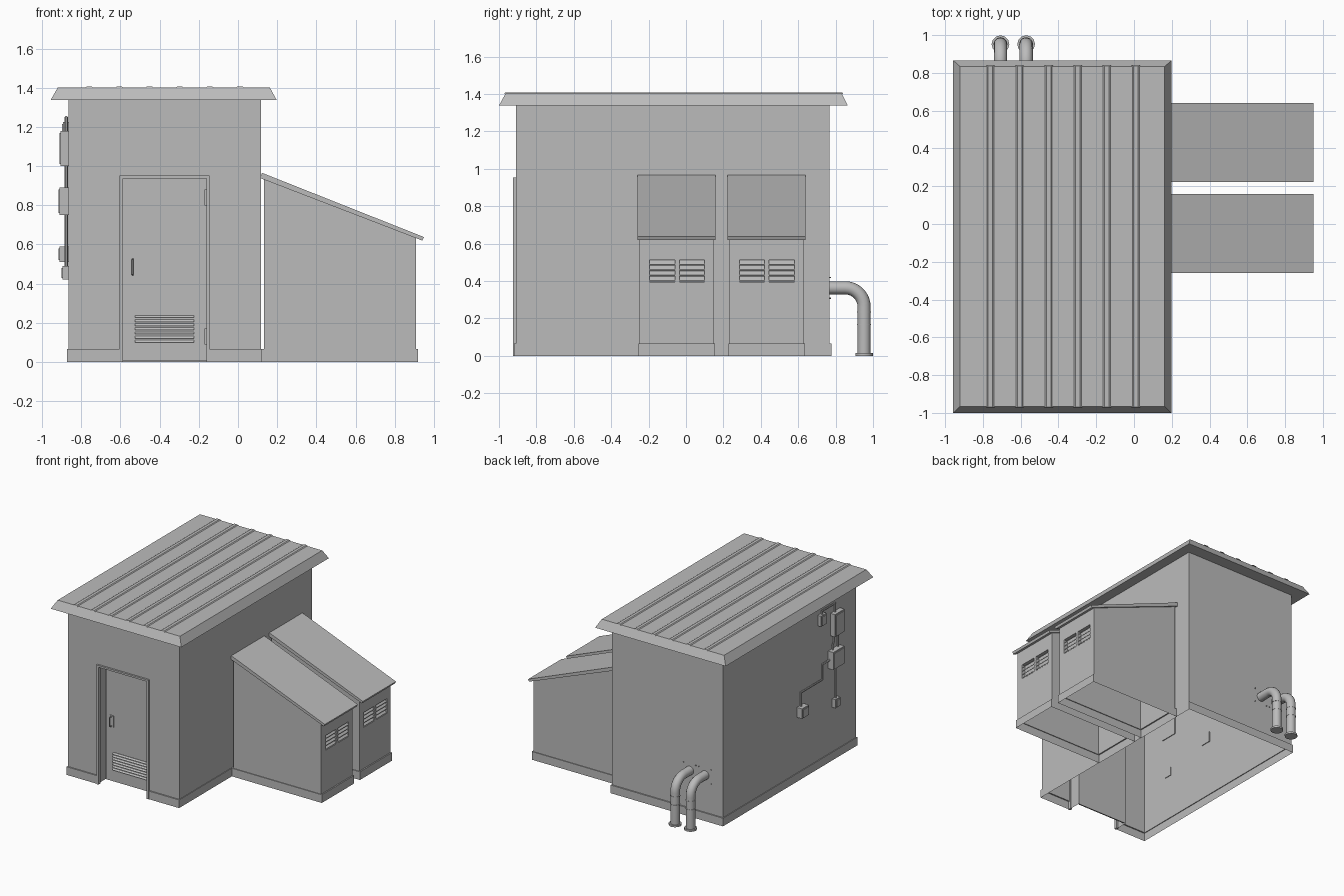
import bpy, bmesh, math
from mathutils import Vector

cube = bpy.data.objects.get("Cube")
if cube:
    bpy.data.objects.remove(cube, do_unlink=True)

grey = bpy.data.materials.new("plain_grey")
grey.use_nodes = True
grey.diffuse_color = (0.5, 0.5, 0.5, 1)
grey.node_tree.nodes["Principled BSDF"].inputs["Base Color"].default_value = (0.5, 0.5, 0.5, 1)


def finish(name, bm):
    bmesh.ops.recalc_face_normals(bm, faces=bm.faces)
    mesh = bpy.data.meshes.new(name)
    bm.to_mesh(mesh)
    bm.free()
    mesh.materials.append(grey)
    obj = bpy.data.objects.new(name, mesh)
    bpy.context.collection.objects.link(obj)
    return obj


def loft(name, rings):
    """Closed solid through rectangles (x0, x1, y0, y1, z at x0, z at x1)."""
    bm = bmesh.new()
    loops = []
    for x0, x1, y0, y1, za, zb in rings:
        corners = (x0, y0, za), (x1, y0, zb), (x1, y1, zb), (x0, y1, za)
        loops.append([bm.verts.new(c) for c in corners])
    for a, b in zip(loops, loops[1:]):
        for i in range(4):
            j = (i + 1) % 4
            bm.faces.new((a[i], a[j], b[j], b[i]))
    bm.faces.new(loops[0])
    bm.faces.new(loops[-1])
    return finish(name, bm)


def box(name, x, y, z):
    return loft(name, [(*x, *y, z[0], z[0]), (*x, *y, z[1], z[1])])


def cut(obj, cutters):
    """Carve recesses into a solid, then open its underside."""
    bpy.context.view_layer.objects.active = obj
    for c in cutters:
        mod = obj.modifiers.new("recess", 'BOOLEAN')
        mod.operation, mod.solver, mod.object = 'DIFFERENCE', 'EXACT', c
        bpy.ops.object.modifier_apply(modifier=mod.name)
        bpy.data.objects.remove(c, do_unlink=True)
    bm = bmesh.new()
    bm.from_mesh(obj.data)
    low = [f for f in bm.faces if all(abs(v.co.z) < 0.001 for v in f.verts)]
    bmesh.ops.delete(bm, geom=low, context='FACES')
    bm.to_mesh(obj.data)
    bm.free()


def tube(name, points, radius, detail=1):
    curve = bpy.data.curves.new(name, 'CURVE')
    curve.dimensions = '3D'
    curve.bevel_depth, curve.bevel_resolution = radius, detail
    curve.use_fill_caps = True
    spline = curve.splines.new('POLY')
    spline.points.add(len(points) - 1)
    for p, co in zip(spline.points, points):
        p.co = (*co, 1)
    curve.materials.append(grey)
    obj = bpy.data.objects.new(name, curve)
    bpy.context.collection.objects.link(obj)
    bpy.ops.object.select_all(action='DESELECT')
    obj.select_set(True)
    bpy.context.view_layer.objects.active = obj
    bpy.ops.object.convert(target='MESH')
    bpy.ops.object.shade_smooth_by_angle(angle=math.radians(40))
    return obj


# Main building shell with plinth and door niche
plinth = (-0.872, 0.123, -0.92, 0.778)
wall = (-0.866, 0.118, -0.91, 0.768)
PZ, WZ = 0.065, 1.345
body = loft("main_walls", [(*plinth, 0, 0), (*plinth, PZ, PZ), (*wall, PZ, PZ), (*wall, WZ, WZ)])
cut(body, [box("niche_cutter", (-0.6, -0.15), (-1.1, -0.81), (-0.1, 0.945))])

# Hipped-edge roof with low standing seams
loft("main_roof", [(-0.957, 0.198, -1, 0.866, 1.337, 1.337), (-0.92, 0.162, -0.965, 0.833, 1.402, 1.402)])
for i in range(6):
    x = -0.76 + 0.154 * i
    loft("roof_seam", [(x - 0.022, x + 0.022, -0.972, 0.84, 1.4, 1.4),
                       (x - 0.012, x + 0.012, -0.968, 0.836, 1.407, 1.407)])

# Door frame, leaf, hinges, handle and grille
FY = (-0.925, -0.9)
box("door_frame_side", (-0.605, -0.588), FY, (0, 0.953))
box("door_frame_side", (-0.162, -0.145), FY, (0, 0.953))
box("door_frame_top", (-0.588, -0.162), FY, (0.938, 0.953))
box("door_leaf", (-0.59, -0.16), (-0.825, -0.811), (0.005, 0.938))
for z in (0.09, 0.8):
    box("door_hinge", (-0.172, -0.16), (-0.838, -0.82), (z, z + 0.08))
box("handle_plate", (-0.555, -0.52), (-0.83, -0.82), (0.438, 0.53))
tube("door_handle", [(-0.538, -0.825, 0.445), (-0.538, -0.855, 0.45),
                     (-0.538, -0.855, 0.52), (-0.538, -0.825, 0.525)], 0.005)
for i in range(7):
    z = 0.1 + 0.021 * i
    loft("grille_slat", [(-0.525, -0.225, -0.838, -0.82, z, z),
                         (-0.525, -0.225, -0.828, -0.82, z + 0.012, z + 0.012)])

# Two lean-to annexes with louvred end walls
for y in (-0.05, 0.431):
    lo, hi = y - 0.198, y + 0.198
    pl = (0.12, 0.92, lo - 0.006, hi + 0.006)
    wl = (0.133, 0.91, lo, hi)
    annex = loft("annex_walls", [(*pl, 0, 0), (*pl, PZ, PZ), (*wl, PZ, PZ), (*wl, 0.938, 0.638)])
    vents = [(y - 0.145, y - 0.01), (y + 0.014, y + 0.15)]
    cut(annex, [box("vent_cutter", (0.88, 1), v, (0.395, 0.513)) for v in vents])
    loft("annex_roof", [(0.115, 0.941, y - 0.209, y + 0.209, 0.938, 0.62),
                        (0.122, 0.949, y - 0.209, y + 0.209, 0.966, 0.638)])
    for v in vents:
        for k in range(4):
            z = 0.398 + 0.029 * k
            bm = bmesh.new()
            prof = (0.908, z), (0.908, z + 0.004), (0.886, z + 0.026), (0.886, z + 0.022)
            face = bm.faces.new([bm.verts.new((px, v[0], pz)) for px, pz in prof])
            new = bmesh.ops.extrude_face_region(bm, geom=[face])["geom"]
            moved = [g for g in new if isinstance(g, bmesh.types.BMVert)]
            bmesh.ops.translate(bm, verts=moved, vec=Vector((0, v[1] - v[0], 0)))
            finish("vent_slat", bm)

# Bent pipes on the back wall
for x in (-0.707, -0.571):
    arc = [math.radians(a) for a in range(90, -1, -10)]
    bend = [(x, 0.852 + 0.1 * math.cos(a), 0.263 + 0.1 * math.sin(a)) for a in arc]
    tube("vent_pipe", [(x, 0.76, 0.363)] + bend + [(x, 0.952, 0.005)], 0.035, 4)
    for z, h, r in ((0, 0.014, 0.047), (0.165, 0.006, 0.037), (0.232, 0.006, 0.037)):
        tube("pipe_collar", [(x, 0.952, z), (x, 0.952, z + h)], r, 4)
    for dx in (-0.055, 0.055):
        for dz in (-0.055, 0.055):
            tube("wall_bolt", [(x + dx, 0.765, 0.363 + dz), (x + dx, 0.776, 0.363 + dz)], 0.004)

# Electrical boxes on the side wall: y range, z range, depth
boxes = {
    "meter_box": ((-0.71, -0.59), (1.0, 1.18), 0.04),
    "lamp_sensor_box": ((-0.5, -0.43), (1.14, 1.225), 0.028),
    "junction_box": ((-0.7, -0.56), (0.75, 0.89), 0.046),
    "socket_box": ((-0.25, -0.165), (0.51, 0.59), 0.046),
    "switch_box": ((-0.67, -0.61), (0.42, 0.49), 0.03),
}
for name, (ys, zs, depth) in boxes.items():
    box(name, (-0.866 - depth, -0.86), ys, zs)
    box(name + "_lid", (-0.871 - depth, -0.866 - depth),
        (ys[0] + 0.01, ys[1] - 0.01), (zs[0] + 0.01, zs[1] - 0.01))

# Conduits between the boxes, as (y, z) paths along the wall
conduits = [
    [(-0.62, 1.0), (-0.62, 0.95), (-0.6, 0.92), (-0.6, 0.89)],
    [(-0.67, 1.0), (-0.67, 0.89)],
    [(-0.64, 0.75), (-0.64, 0.49)],
    [(-0.56, 0.82), (-0.47, 0.82), (-0.47, 0.7), (-0.2, 0.7), (-0.2, 0.59)],
    [(-0.465, 1.22), (-0.465, 1.25), (-0.63, 1.25), (-0.63, 1.18)],
]
for path in conduits:
    tube("conduit", [(-0.877, y, z) for y, z in path], 0.008)
